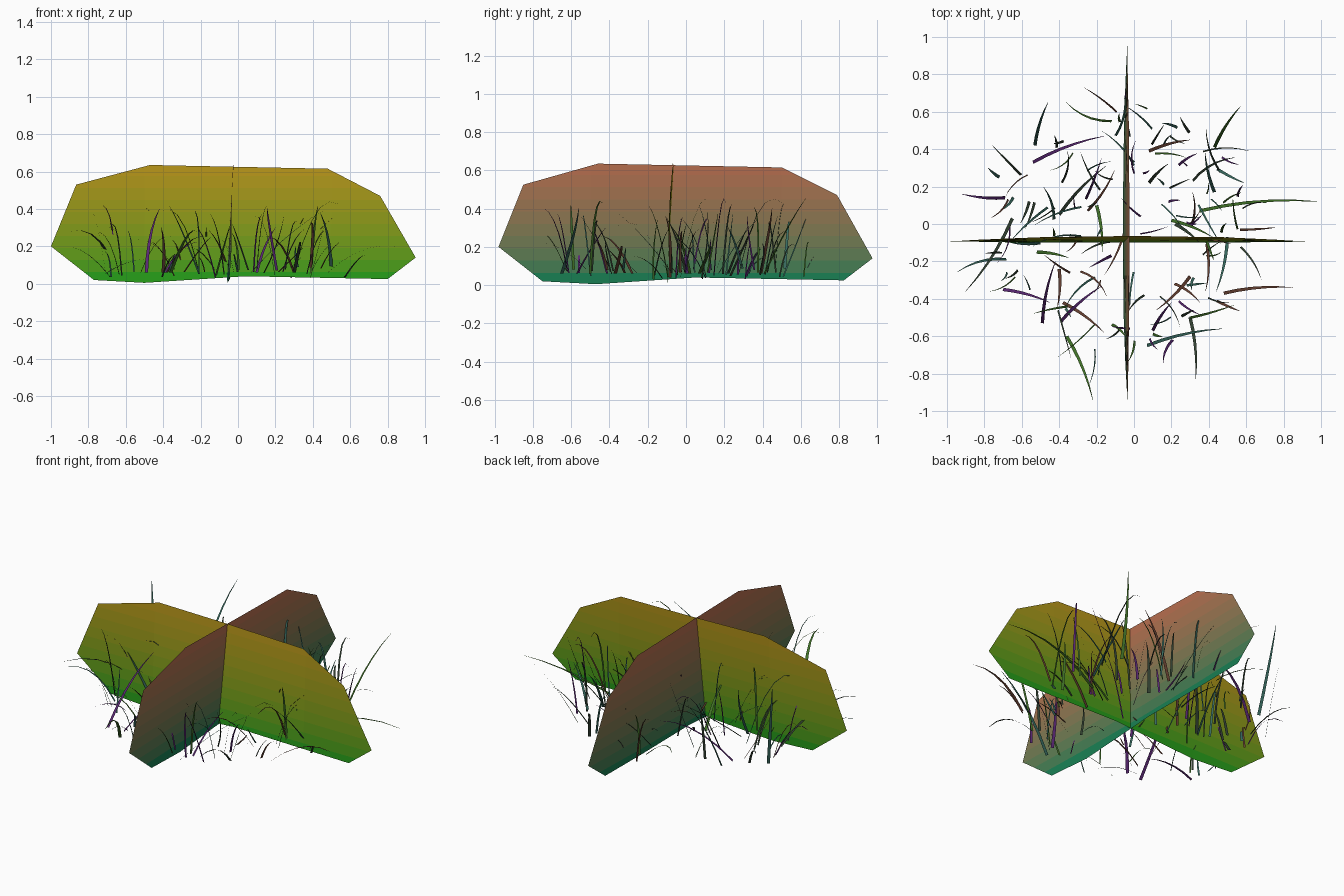
import bpy, bmesh, math, random
from mathutils import Vector

if "Cube" in bpy.data.objects:
    bpy.data.objects.remove(bpy.data.objects["Cube"])

random.seed(11)


def material(name, rgb):
    m = bpy.data.materials.new(name)
    m.diffuse_color = (*rgb, 1)
    m.use_nodes = True
    m.node_tree.nodes["Principled BSDF"].inputs["Base Color"].default_value = m.diffuse_color
    return m


def finish(bm, name, mats):
    mesh = bpy.data.meshes.new(name)
    bm.to_mesh(mesh)
    bm.free()
    for m in mats:
        mesh.materials.append(m)
    ob = bpy.data.objects.new(name, mesh)
    bpy.context.collection.objects.link(ob)
    return ob


# --- two crossed foliage cards, cut in height bands for the colour gradient
def card(name, outline, place, low, high, bands=10):
    bm = bmesh.new()
    bm.faces.new([bm.verts.new((u, 0, z)) for u, z in outline])

    def cut(co, no):
        geom = bm.verts[:] + bm.edges[:] + bm.faces[:]
        bmesh.ops.bisect_plane(bm, geom=geom, plane_co=co, plane_no=no)

    for i in range(1, bands):
        cut((0, 0, 0.64 * i / bands), (0, 0, 1))
    for u in (-0.5, 0, 0.5):
        cut((u, 0, 0), (1, 0, 0))
    mats = []
    for i in range(bands):
        t = i / (bands - 1)
        mats.append(material(f"{name}_{i}", [a + (b - a) * t for a, b in zip(low, high)]))
    for f in bm.faces:
        z = f.calc_center_median().z
        f.material_index = max(0, min(bands - 1, int(z / 0.64 * bands)))
    for v in bm.verts:
        v.co = place(v.co.x, v.co.z)
    return finish(bm, name, mats)


wide = [(-1, .2), (-.865, .53), (-.47, .635), (.48, .615), (.76, .47),
        (.95, .14), (.8, .025), (.04, .04), (-.5, .005), (-.77, .02)]
deep = [(-.98, .2), (-.85, .525), (-.46, .635), (.5, .615), (.79, .47),
        (.975, .14), (.825, .025), (.05, .04), (-.47, .005), (-.75, .02)]

card("card_across", wide,
     lambda u, z: Vector((u, -0.093 + 0.055 * (z - 0.15) * (1.1 - u * u), z)),
     (0.02, 0.34, 0.01), (0.47, 0.30, 0.01))
card("card_along", deep,
     lambda u, z: Vector((-0.032 - 0.055 * (0.5 - z) * (1.1 - u * u), u, z)),
     (0.01, 0.22, 0.09), (0.48, 0.16, 0.08))


# --- grass blades: thin tapering ribbons that bend outwards and sideways
def blade(bm, base, tip, width, droop, swerve=0.0, segs=5):
    base, tip = Vector(base), Vector(tip)
    run = (tip - base).xy
    across = Vector((-run.y, run.x, 0))
    side = across.normalized()
    rise = tip.z - base.z
    rings = []
    for i in range(segs + 1):
        t = i / segs
        p = base.lerp(tip, t) + across * (swerve * 4 * t * (1 - t))
        p.z = base.z + rise * (t + droop * t * (1 - t))
        w = width * 0.5 * (1 - 0.9 * t ** 2)
        rings.append((bm.verts.new(p - side * w), bm.verts.new(p + side * w)))
    for a, b in zip(rings, rings[1:]):
        bm.faces.new((a[0], a[1], b[1], b[0]))


palette = {
    "green": (0.05, 0.16, 0.02), "teal": (0.04, 0.15, 0.12),
    "purple": (0.10, 0.02, 0.17), "brown": (0.13, 0.05, 0.03),
    "dark": (0.03, 0.05, 0.03),
}
tufts = {k: bmesh.new() for k in palette}
names = list(palette)

# prominent blades: root x, y, tip x, y, tip height
main_blades = [
    (.43, .41, .57, .63, .46), (-.53, .42, -.46, .65, .5), (-.54, .33, -.16, .47, .25),
    (.08, .39, .3, .45, .4), (.08, .22, .18, .32, .3), (.35, .07, .99, .12, .2),
    (.07, -.65, .47, -.56, .4), (-.49, -.53, -.42, -.2, .4), (-.4, -.24, -.41, -.45, .3),
    (-.65, .03, -.9, -.36, .28), (-.52, -.15, -.35, -.18, .25), (-.5, -.1, -.66, -.1, .3),
    (.1, -.57, .2, -.42, .3), (.3, -.28, .12, -.46, .25), (.22, 0, .35, -.1, .35),
    (.2, .02, .42, -.07, .3), (.5, -.07, .44, -.36, .38), (-.39, -.52, -.17, -.33, .22),
    (-.38, -.42, -.16, -.58, .25), (-.4, .05, -.15, .31, .3), (-.2, .1, -.17, -.15, .3),
    (.43, .17, .38, .38, .35), (-.69, .14, -.92, .16, .28), (.48, -.37, .85, -.34, .2),
    (.3, -.5, .33, -.83, .22), (-.36, -.6, -.22, -.94, .28), (-.72, .25, -.78, .3, .54),
    (-.7, -.35, -.45, -.42, .13)]
for i, (x, y, tx, ty, h) in enumerate(main_blades):
    blade(tufts[names[i % 5]], (x, y, 0.06), (tx, ty, h), 0.018,
          1.4 if h < 0.3 else 0.3, 0.04)

# scattered finer blades
for i in range(115):
    a = random.uniform(0, 2 * math.pi)
    r = 0.66 * math.sqrt(random.random())
    x, y = -0.06 + r * math.cos(a), -0.03 + r * math.sin(a)
    lean = a + random.uniform(-1.8, 1.8)
    reach = random.uniform(0.04, 0.27)
    h = random.uniform(0.15, 0.44)
    tip = (x + reach * math.cos(lean), y + reach * math.sin(lean), h)
    blade(tufts[random.choice(names)], (x, y, random.uniform(0.03, 0.09)), tip,
          random.uniform(0.007, 0.016), random.uniform(0, 1.8),
          random.uniform(-0.12, 0.12))

for k, bm in tufts.items():
    finish(bm, f"grass_blades_{k}", [material(f"grass_{k}", palette[k])])
